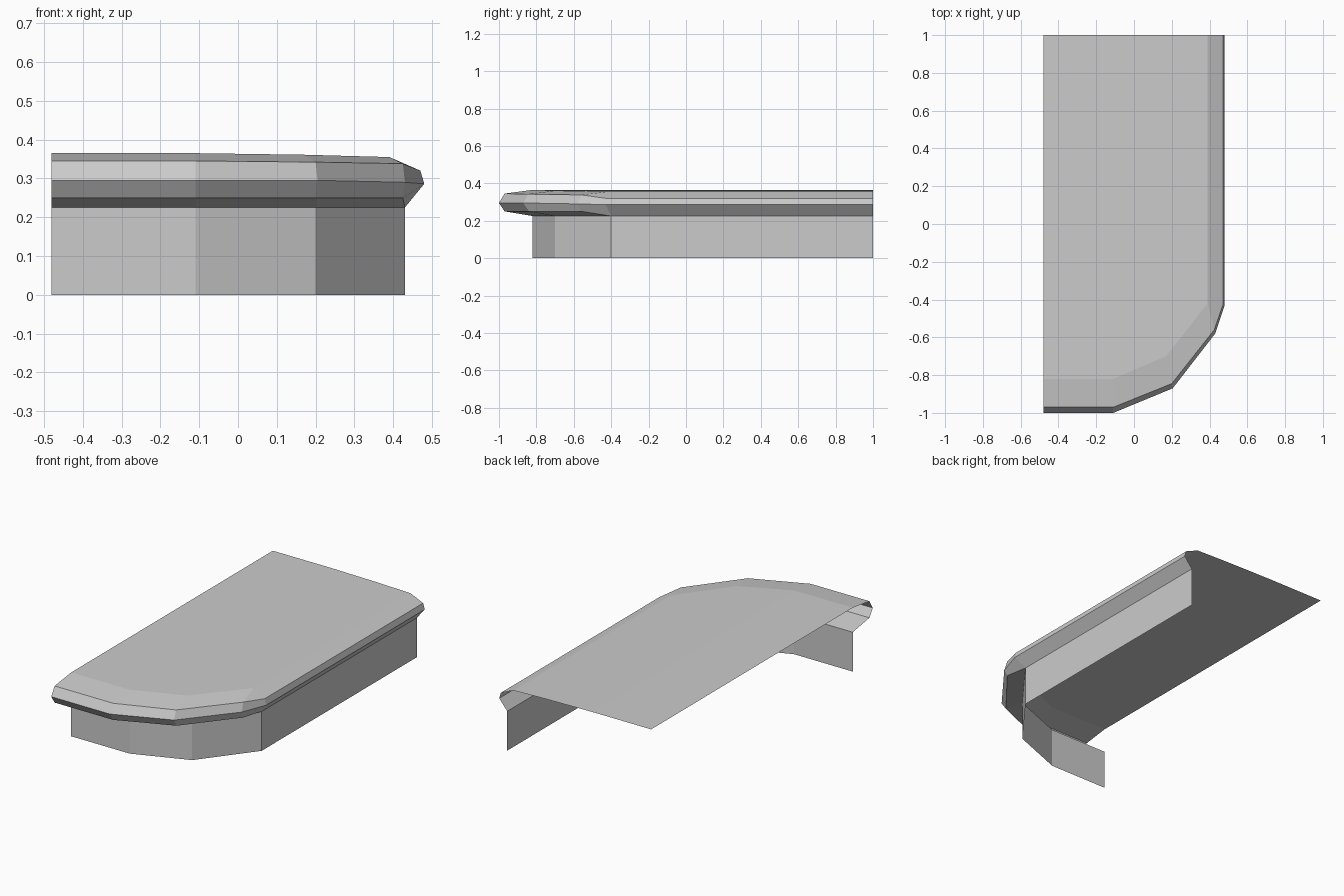
import bpy
import bmesh

cube = bpy.data.objects.get("Cube")
if cube:
    bpy.data.objects.remove(cube)

# Single flat colour
grey = bpy.data.materials.new("light_grey")
grey.use_nodes = True
colour = (0.6, 0.6, 0.6, 1)
grey.diffuse_color = colour
grey.node_tree.nodes["Principled BSDF"].inputs["Base Color"].default_value = colour

LEFT, BACK = -0.48, 1.0


def ring(front_y, front_z, *corners):
    """Edge line: straight front, then corner points, then along the side to the back."""
    x, y, z = corners[-1]
    return [(LEFT, front_y, front_z), (-0.11, front_y, front_z), *corners, (x, BACK, z)]


def loft(name, rings):
    """Open shell between successive edge lines; coincident points are merged."""
    bm = bmesh.new()
    rows = [[bm.verts.new(p) for p in r] for r in rings]
    for low, up in zip(rows, rows[1:]):
        for i in range(len(low) - 1):
            bm.faces.new((low[i], low[i + 1], up[i + 1], up[i]))
    bmesh.ops.remove_doubles(bm, verts=bm.verts[:], dist=0.0005)
    mesh = bpy.data.meshes.new(name)
    bm.to_mesh(mesh)
    bm.free()
    mesh.materials.append(grey)
    obj = bpy.data.objects.new(name, mesh)
    bpy.context.collection.objects.link(obj)
    return obj


# Upright wall under the overhang
wall_top = ring(-0.82, 0.225, (0.2, -0.70, 0.225), (0.43, -0.40, 0.225), (0.43, -0.40, 0.225))
loft("base_wall", [[(x, y, 0) for x, y, z in wall_top], wall_top])

# Bevelled overhanging rim, from the wall up to the top surface
under = ring(-0.97, 0.25, (0.2, -0.84, 0.25), (0.425, -0.56, 0.25), (0.43, -0.40, 0.225))
nose = ring(-1.0, 0.295, (0.205, -0.87, 0.295), (0.43, -0.58, 0.29), (0.48, -0.43, 0.286))
upper = ring(-0.97, 0.345, (0.2, -0.845, 0.342), (0.425, -0.56, 0.338), (0.47, -0.43, 0.32))
inner = ring(-0.82, 0.365, (0.17, -0.70, 0.361), (0.39, -0.42, 0.355), (0.39, -0.42, 0.355))
loft("rim", [wall_top, under, nose, upper, inner])

# Gently crowned top surface running to the back edge
loft("top_surface", [inner, [(x, BACK, z) for x, y, z in inner]])
